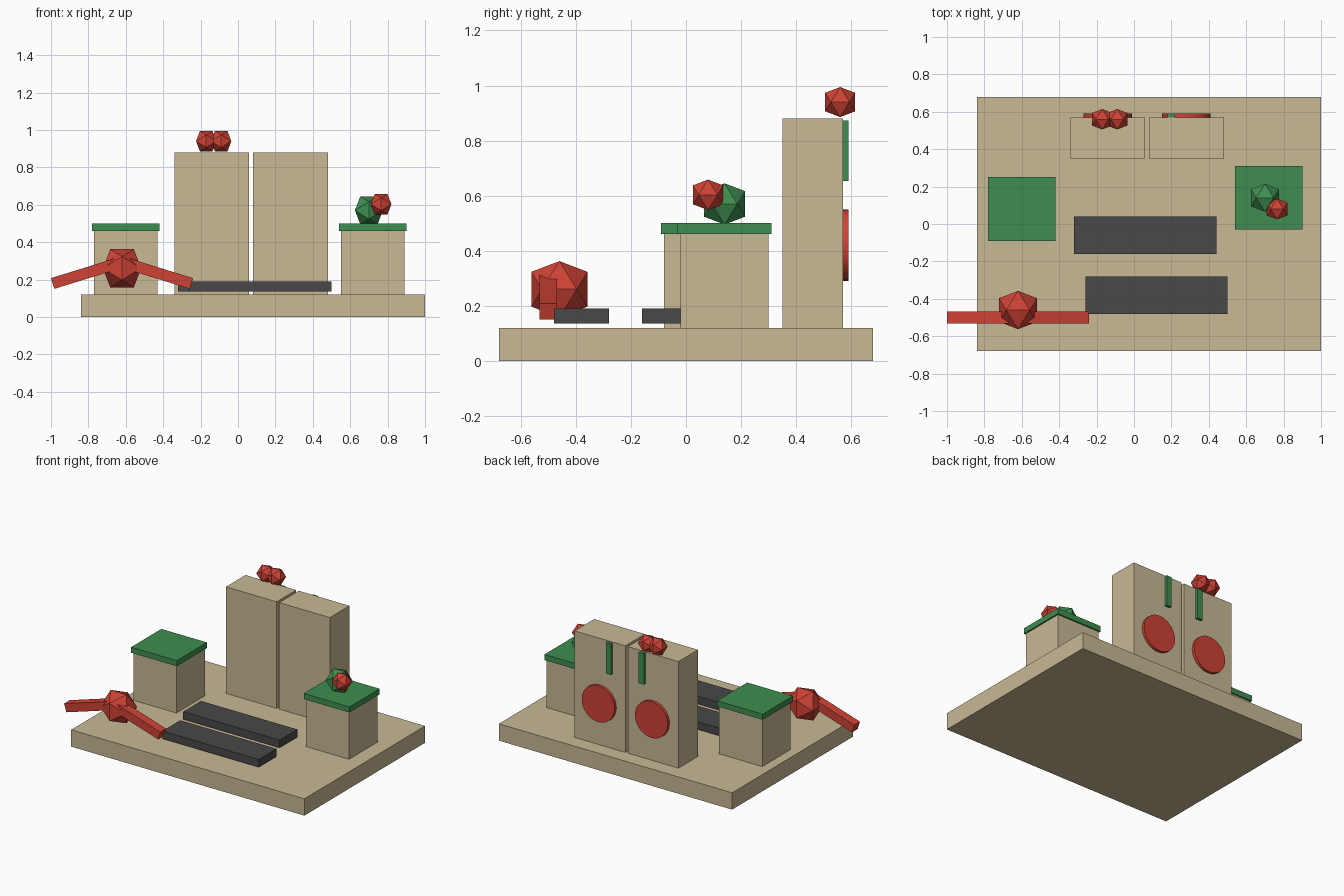
import bpy, bmesh, math
from itertools import product

if "Cube" in bpy.data.objects:
    bpy.data.objects.remove(bpy.data.objects["Cube"])


def material(name, rgb):
    m = bpy.data.materials.new(name)
    m.diffuse_color = (*rgb, 1)
    m.use_nodes = True
    m.node_tree.nodes["Principled BSDF"].inputs["Base Color"].default_value = m.diffuse_color
    return m


SAND = material("sand", (0.58, 0.48, 0.30))
RED = material("red", (0.62, 0.055, 0.035))
GREEN = material("green", (0.05, 0.27, 0.08))
DARK = material("dark", (0.065, 0.065, 0.065))


def box(name, centre, size, mat, tilt=0):
    bpy.ops.mesh.primitive_cube_add(size=1, location=centre)
    ob = bpy.context.object
    ob.name = name
    ob.scale = size
    bpy.ops.object.transform_apply(location=False, rotation=False, scale=True)
    ob.rotation_euler.y = tilt
    ob.data.materials.append(mat)
    return ob


def ball(name, centre, radius, mat):
    # axis-aligned icosahedron: hull of three golden rectangles
    phi = (1 + math.sqrt(5)) / 2
    k = radius / math.hypot(1, phi)
    bm = bmesh.new()
    for a, b in product((-k, k), repeat=2):
        for co in ((0, a * phi, b), (b, 0, a * phi), (a * phi, b, 0)):
            bm.verts.new(co)
    bmesh.ops.convex_hull(bm, input=bm.verts)
    bmesh.ops.recalc_face_normals(bm, faces=bm.faces)
    mesh = bpy.data.meshes.new(name)
    bm.to_mesh(mesh)
    bm.free()
    mesh.materials.append(mat)
    ob = bpy.data.objects.new(name, mesh)
    ob.location = centre
    bpy.context.collection.objects.link(ob)


# Base slab
box("base", (0.08, 0, 0.06), (1.84, 1.36, 0.12), SAND)

# Twin tall slabs, mirrored about x = 0.07, with back decorations
for side, s in (("left", -1), ("right", 1)):
    box(side + "_tall_slab", (0.07 + s * 0.21, 0.46, 0.50), (0.40, 0.22, 0.76), SAND)
    bpy.ops.mesh.primitive_cylinder_add(vertices=24, radius=0.13, depth=0.02,
                                        location=(0.07 + s * 0.21, 0.58, 0.42),
                                        rotation=(math.pi / 2, 0, 0))
    disc = bpy.context.object
    disc.name = side + "_back_disc"
    disc.data.materials.append(RED)
    bpy.ops.object.shade_smooth_by_angle()
    box(side + "_back_strip", (0.07 + s * 0.13, 0.58, 0.763), (0.04, 0.02, 0.22), GREEN)

# Side pedestals with overhanging lids
for side, x, y in (("left", -0.60, 0.08), ("right", 0.72, 0.14)):
    box(side + "_pedestal", (x, y, 0.29), (0.34, 0.32, 0.34), SAND)
    box(side + "_pedestal_lid", (x, y, 0.48), (0.36, 0.34, 0.04), GREEN)

# Dark flat bars in front
box("rear_bar", (0.06, -0.06, 0.1625), (0.76, 0.20, 0.055), DARK)
box("front_bar", (0.12, -0.38, 0.1625), (0.76, 0.20, 0.055), DARK)

# Large ball with two drooping arms
ball("large_ball", (-0.62, -0.46, 0.26), 0.12, RED)
for side, s in (("left", -1), ("right", 1)):
    box(side + "_arm", (-0.62 + s * 0.18, -0.50, 0.238), (0.40, 0.064, 0.06), RED, s * 0.3)

# Small balls
ball("top_ball_left", (-0.17, 0.56, 0.94), 0.064, RED)
ball("top_ball_right", (-0.09, 0.56, 0.94), 0.064, RED)
ball("pedestal_ball_large", (0.70, 0.14, 0.57), 0.088, GREEN)
ball("pedestal_ball_small", (0.765, 0.08, 0.603), 0.065, RED)
